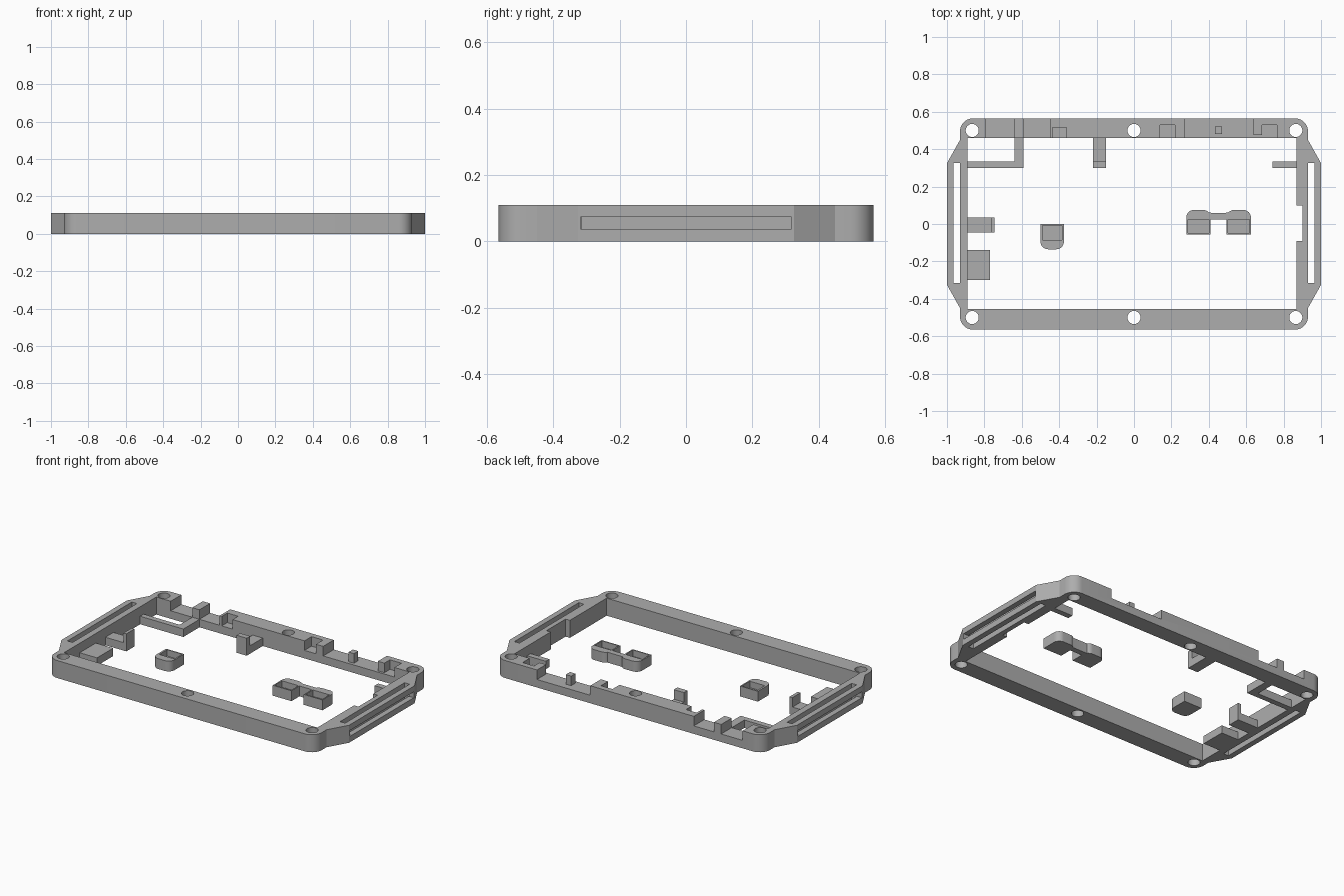
import bpy, bmesh
from math import cos, sin, pi, radians

cube = bpy.data.objects.get("Cube")
if cube:
    bpy.data.objects.remove(cube, do_unlink=True)

grey = bpy.data.materials.new("grey plastic")
grey.use_nodes = True
colour = (0.42, 0.42, 0.42, 1)
grey.diffuse_color = colour
grey.node_tree.nodes["Principled BSDF"].inputs["Base Color"].default_value = colour

H = 0.11      # frame height
LOW = 0.05    # height of ledges and lowered wall sections
CUP = 0.065   # height of the loose cups


def prism(name, points, z0, z1):
    """Extrude a flat outline from z0 to z1."""
    bm = bmesh.new()
    base = bm.faces.new([bm.verts.new((x, y, z0)) for x, y in points])
    top = bmesh.ops.extrude_face_region(bm, geom=[base])["geom"]
    bmesh.ops.translate(bm, vec=(0, 0, z1 - z0),
                        verts=[g for g in top if isinstance(g, bmesh.types.BMVert)])
    bmesh.ops.recalc_face_normals(bm, faces=bm.faces)
    mesh = bpy.data.meshes.new(name)
    bm.to_mesh(mesh)
    bm.free()
    mesh.materials.append(grey)
    obj = bpy.data.objects.new(name, mesh)
    bpy.context.collection.objects.link(obj)
    return obj


def box(name, x0, x1, y0, y1, z0, z1):
    return prism(name, [(x0, y0), (x1, y0), (x1, y1), (x0, y1)], z0, z1)


def arc(cx, cy, r, start, end, n=10):
    return [(cx + r * cos(radians(start + (end - start) * i / n)),
             cy + r * sin(radians(start + (end - start) * i / n))) for i in range(n + 1)]


def cut(obj, cutter):
    """Subtract a cutter, bake the result and discard the cutter."""
    cutter.hide_render = True
    mod = obj.modifiers.new("cut", "BOOLEAN")
    mod.operation = "DIFFERENCE"
    mod.solver = "EXACT"
    mod.object = cutter
    bpy.context.view_layer.update()
    graph = bpy.context.evaluated_depsgraph_get()
    mesh = bpy.data.meshes.new_from_object(obj.evaluated_get(graph))
    obj.modifiers.clear()
    obj.data = mesh
    bpy.data.objects.remove(cutter, do_unlink=True)


# Outer frame with rounded corners and side ears
quarter = [(1, 0.325), (0.93, 0.45)] + arc(0.86, 0.495, 0.07, 0, 90)
right = [(x, -y) for x, y in reversed(quarter)] + quarter
frame = prism("frame", right + [(-x, -y) for x, y in right], 0, H)
cut(frame, box("opening", -0.89, 0.87, -0.455, 0.46, -0.1, 0.3))
cut(frame, box("side_notch", 0.8, 0.9, -0.09, 0.1, -0.1, 0.3))

# Strap slots in the ears, open from above and from the side
for s in (-1, 1):
    a, b = sorted((s * 0.93, s * 0.965))
    cut(frame, box("strap_slot", a, b, -0.315, 0.325, -0.1, 0.3))
    a, b = sorted((s * 0.945, s * 1.1))
    cut(frame, box("side_slot", a, b, -0.318, 0.318, 0.037, 0.074))

# Screw holes
for x in (-0.865, 0, 0.865):
    for y in (-0.5, 0.5):
        cut(frame, prism("hole", arc(x, y, 0.035, 0, 352.5, 47), -0.1, 0.3))

# Lowered sections of the back wall
for x0, x1 in ((-0.79, -0.64), (-0.59, -0.45), (0.27, 0.64)):
    cut(frame, box("gap", x0, x1, 0.4, 0.7, LOW, 0.3))

# Pockets on the inner edge of the back wall
for x0, x1, y1 in ((-0.435, -0.36, 0.515), (0.14, 0.22, 0.53),
                   (0.685, 0.765, 0.53), (0.62, 0.69, 0.475)):
    cut(frame, box("pocket", x0, x1, 0.4, y1, LOW, 0.3))

# Ledges, posts and arms on the inside
box("back_wall_post", 0.433, 0.47, 0.48, 0.522, LOW - 0.01, H)
prism("corner_arm", [(-0.895, 0.3), (-0.59, 0.3), (-0.59, 0.465),
                     (-0.64, 0.465), (-0.64, 0.335), (-0.895, 0.335)], 0, LOW)
box("middle_arm", -0.22, -0.15, 0.335, 0.465, 0, LOW)
box("middle_arm_stop", -0.22, -0.15, 0.3, 0.335, 0, H)
box("right_arm", 0.74, 0.875, 0.3, 0.335, 0, LOW)
box("left_ledge", -0.895, -0.765, -0.045, 0.035, 0, LOW)
box("left_ledge_stop", -0.765, -0.745, -0.045, 0.035, 0, H)
box("front_left_ledge", -0.895, -0.77, -0.3, -0.14, 0, LOW)

# Loose single cup
cup = prism("single_cup", [(-0.375, 0), (-0.5, 0)] + arc(-0.46, -0.095, 0.04, 180, 270)
            + arc(-0.415, -0.095, 0.04, 270, 360), 0, CUP)
cut(cup, box("cup_pocket", -0.488, -0.384, -0.085, -0.007, 0.025, 0.3))

# Loose double cup joined by a neck
outline = [(0.28, -0.055), (0.41, -0.055), (0.41, 0.025), (0.495, 0.025),
           (0.495, -0.055), (0.625, -0.055)]
outline += arc(0.585, 0.035, 0.04, 0, 90) + arc(0.535, 0.035, 0.04, 90, 140)
outline += [(0.49, 0.06), (0.415, 0.06)]
outline += arc(0.37, 0.035, 0.04, 40, 90) + arc(0.32, 0.035, 0.04, 90, 180)
double = prism("double_cup", outline, 0, CUP)
for x0, x1 in ((0.288, 0.402), (0.503, 0.617)):
    cut(double, box("cup_pocket", x0, x1, -0.048, 0.025, 0.025, 0.3))

# Smooth the rounded corners, keep edges crisp
for obj in (frame, cup, double):
    obj.data.shade_smooth()
    obj.data.set_sharp_from_angle(angle=radians(25))
